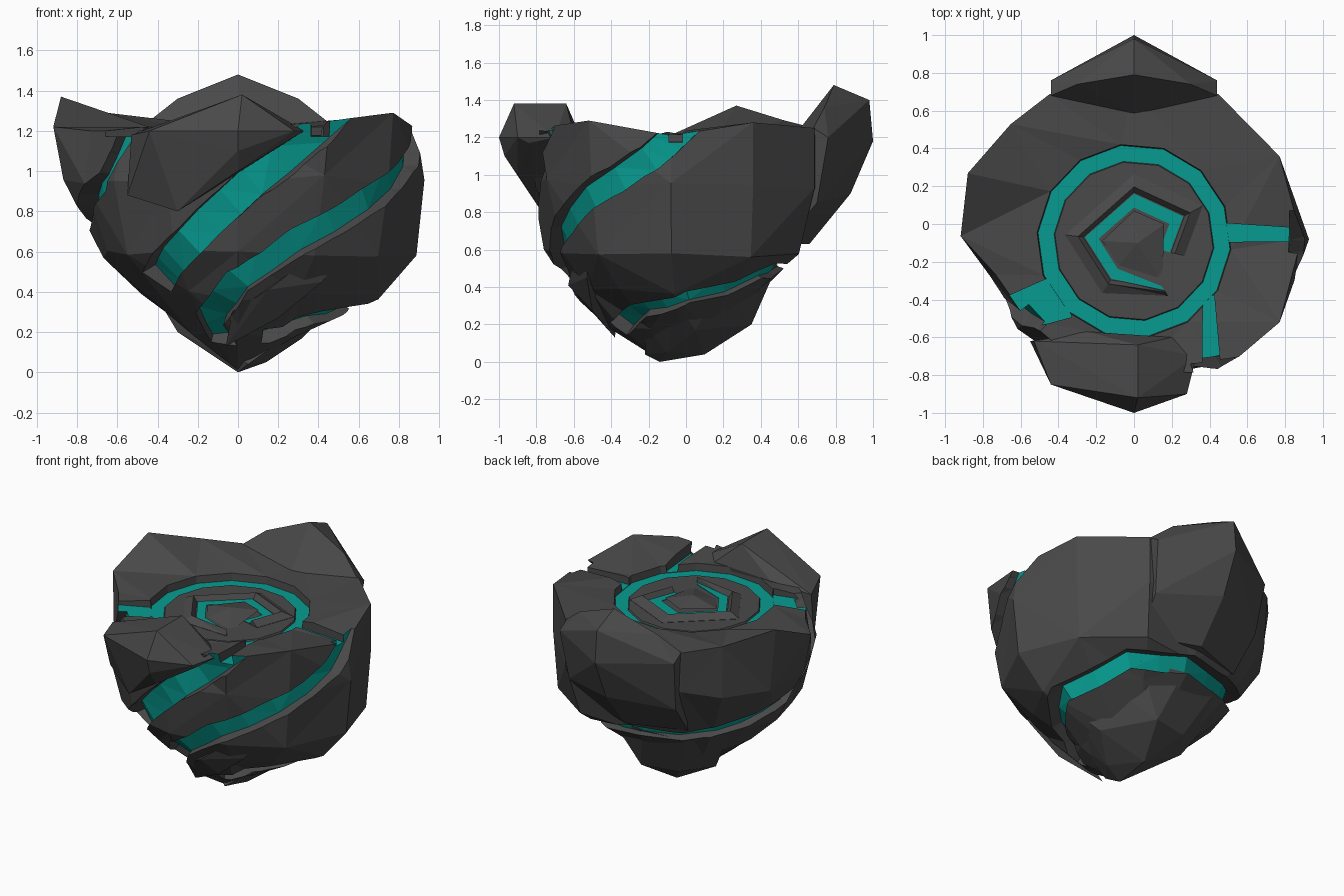
import bpy, bmesh, random
from math import cos, sin, radians
from mathutils import Vector
from mathutils.bvhtree import BVHTree

random.seed(4)
cube = bpy.data.objects.get("Cube")
if cube:
    bpy.data.objects.remove(cube)


def material(name, color):
    m = bpy.data.materials.new(name)
    m.use_nodes = True
    m.diffuse_color = color
    m.node_tree.nodes["Principled BSDF"].inputs["Base Color"].default_value = color
    return m


ROCK = material("dark_rock", (0.067, 0.067, 0.067, 1))
TEAL = material("teal_glow", (0.002, 0.33, 0.28, 1))


def finish(bm, name):
    bmesh.ops.recalc_face_normals(bm, faces=bm.faces)
    mesh = bpy.data.meshes.new(name)
    bm.to_mesh(mesh)
    bm.free()
    mesh.materials.append(ROCK)
    mesh.materials.append(TEAL)
    ob = bpy.data.objects.new(name, mesh)
    bpy.context.collection.objects.link(ob)
    return ob


def hull(name, points, mirrored=()):
    """Faceted boulder around points; mirrored points are repeated across x."""
    bm = bmesh.new()
    for p in list(points) + [q for x, y, z in mirrored for q in ((x, y, z), (-x, y, z))]:
        bm.verts.new(p)
    res = bmesh.ops.convex_hull(bm, input=bm.verts)
    loose = {v for v in res["geom_interior"] + res["geom_unused"]
             if isinstance(v, bmesh.types.BMVert)}
    bmesh.ops.delete(bm, geom=list(loose), context="VERTS")
    return finish(bm, name)


def sweep(name, sections, teal_sides=()):
    """Skin a run of four-cornered sections; chosen sides are teal."""
    bm = bmesh.new()
    rows = [[bm.verts.new(c) for c in s] for s in sections]
    for a, b in zip(rows, rows[1:]):
        for i in range(4):
            j = (i + 1) % 4
            f = bm.faces.new((a[i], a[j], b[j], b[i]))
            f.material_index = int(i in teal_sides)
    bm.faces.new(rows[0])
    bm.faces.new(rows[-1])
    bmesh.ops.triangulate(bm, faces=bm.faces)
    return finish(bm, name)


# Main body: column angles from +x, then the radii of each level
ANGLES = (-5, 25, 57, 90, 123, 141, 163, 184, 200, 222, 245, 270, 300, 326)
N = len(ANGLES)
LEVELS = [
    (.2, (.30, .25, .22, .20, .20, .21, .23, .25, .27, .30, .35, .42, .40, .34)),
    (.38, (.70, .60, .48, .42, .42, .42, .44, .48, .50, .54, .58, .60, .60, .64)),
    (.58, (.89, .82, .72, .58, .62, .62, .64, .67, .69, .74, .76, .76, .76, .84)),
    (.95, (.93, .85, .82, .72, .80, .82, .86, .87, .81, .83, .82, .82, .86, .90)),
]
RIM_R = (.89, .85, .82, .72, .82, .84, .92, .92, .78, .76, .78, .78, .91, .93)
RIM_Z = (1.21, 1.28, 1.25, 1.22, 1.25, 1.29, 1.37, 1.22, 1.2, 1.2, 1.21, 1.21, 1.25, 1.29)


def polar(r, angle, z, cy=0.0):
    a = radians(angle)
    return Vector((r * cos(a), r * sin(a) + cy, z))


rings = [[polar(r, a, z + random.uniform(-.03, .03)) for a, r in zip(ANGLES, radii)]
         for z, radii in LEVELS]
rings.append([polar(*p) for p in zip(RIM_R, ANGLES, RIM_Z)])
for r, z in ((.515, 1.22), (.51, 1.17), (.425, 1.17), (.42, 1.18)):
    rings.append([polar(r, 360 * i / N - 5, z, -.09) for i in range(N)])

bm = bmesh.new()
rows = [[bm.verts.new(p) for p in ring] for ring in rings]
tip, centre = bm.verts.new((0, -.14, .01)), bm.verts.new((0, -.09, 1.18))
for k, (a, b) in enumerate(zip(rows, rows[1:])):
    for i in range(N):
        j = (i + 1) % N
        if (i + k) % 2:
            tris = ((a[i], a[j], b[j]), (a[i], b[j], b[i]))
        else:
            tris = ((a[i], a[j], b[i]), (a[j], b[j], b[i]))
        for t in tris:
            bm.faces.new(t).material_index = int(k == 6)
for i in range(N):
    j = (i + 1) % N
    bm.faces.new((rows[0][j], rows[0][i], tip))
    bm.faces.new((rows[-1][i], rows[-1][j], centre))
bmesh.ops.recalc_face_normals(bm, faces=bm.faces)
surface = BVHTree.FromBMesh(bm)
body = finish(bm, "main_rock")


# Cutters with a teal floor and rock walls
def side_cutter(name, path, width, depth):
    pts = [Vector(p) for p in path]
    fine = []
    for a, b in zip(pts, pts[1:]):
        fine += [a, a.lerp(b, .5)]
    fine.append(pts[-1])
    fine = [surface.find_nearest(p)[0] for p in fine]
    # run on past the rim so the groove opens into the top channel
    fine.insert(0, fine[0] + (fine[0] - fine[1]).normalized() * .2)
    sections = []
    for i, p in enumerate(fine):
        run = fine[min(i + 1, len(fine) - 1)] - fine[max(i - 1, 0)]
        out = Vector((p.x, p.y + .05, min(0, (p.z - .9) * .6))).normalized()
        side = run.cross(out).normalized() * width
        low, high = p - out * depth, p + out * .22
        sections.append((low - side, low + side, high + side * 1.15, high - side * 1.15))
    return sweep(name, sections, (0,))


def top_cutter(name, start, end, w0, w1):
    a, b = Vector((*start, 1.173)), Vector((*end, 1.173))
    side = (b - a).cross(Vector((0, 0, 1))).normalized()
    up = Vector((0, 0, .4))
    return sweep(name, [(p - side * w, p + side * w, p + side * w + up, p - side * w + up)
                        for p, w in ((a, w0), (b, w1))], (0,))


cutters = [
    top_cutter("channel_left", (.47, -.045), (1.0, -.06), .05, .03),
    top_cutter("channel_front", (.395, -.38), (.42, -1.0), .03, .06),
    top_cutter("channel_right", (-.37, -.38), (-.85, -.55), .12, .08),
    side_cutter("groove_front", [(.41, -.84, 1.19), (.08, -.82, .95), (-.16, -.77, .74),
                                 (-.36, -.6, .53), (-.42, -.45, .42)], .08, .07),
    side_cutter("groove_left", [(.9, -.07, 1.2), (.85, -.2, 1.08), (.65, -.5, .88),
                                (.3, -.7, .65), (0, -.65, .45), (-.15, -.42, .25),
                                (-.08, -.3, .12)], .072, .065),
    side_cutter("groove_back", [(-.6, -.54, 1.18), (-.71, -.44, .95), (-.78, -.18, .82),
                                (-.72, .12, .7), (-.5, .35, .6), (0, .55, .56),
                                (.4, .42, .52), (.6, 0, .37), (.4, -.25, .28),
                                (.12, -.36, .18)], .055, .07),
]
bpy.context.view_layer.objects.active = body
for c in cutters:
    c.hide_render = True
    mod = body.modifiers.new(c.name, "BOOLEAN")
    mod.operation, mod.solver, mod.object = "DIFFERENCE", "EXACT", c
    mod.use_self = True
    bpy.ops.object.modifier_apply(modifier=mod.name)
    bpy.data.objects.remove(c)

# Overhanging boulders
hull("back_peak",
     [(0, .58, 1.21), (0, .79, 1.48), (0, .98, 1.4), (0, 1, 1.18), (0, .88, .9), (0, .66, .63)],
     [(.44, .68, 1.25), (.44, .76, 1.2), (.3, .74, 1.36), (.41, .7, .85), (.38, .52, .63)])
hull("front_boulder",
     [(.02, -.64, 1.38), (.02, -.92, 1.38), (0, -1, 1.2), (.28, -.9, 1.2), (-.44, -.85, 1.2),
      (.2, -.6, 1.22), (.33, -.7, 1.2), (-.25, -.57, 1.22), (-.53, -.62, 1.18), (0, -.9, 1.0),
      (.28, -.84, 1.17), (-.3, -.77, .8), (-.55, -.62, .88), (0, -.97, 1.1)])
hull("lower_front_boulder",
     [(-.03, -.52, .3), (.15, -.63, .41), (.4, -.59, .6), (.62, -.52, .74), (.42, -.53, .45),
      (.2, -.5, .27), (-.06, -.38, .13), (0, -.4, .2), (.3, -.35, .42)])
hull("bottom_boulder",
     [(0, -.14, 0), (.05, -.22, .04), (.14, -.1, .05), (.46, -.05, .31), (.42, .2, .42),
      (.3, .42, .52), (0, .49, .52), (-.3, .42, .5), (-.45, .2, .45), (-.3, .1, .2),
      (.32, .05, .17), (.1, .35, .2), (-.15, .3, .2), (.27, -.22, .2), (0, .1, .04)])

# Spiral on the top disc
SPIRAL = [(.19, -.15), (.26, .04), (0, .16), (-.26, -.07), (-.12, -.29), (.16, -.35)]


def spiral(name, corners, teal_sides=()):
    """Sweep corners given as (scale, height), tapering at the last point."""
    mid = Vector((0, -.1, 0))
    sections = []
    for i, (x, y) in enumerate(SPIRAL):
        d = Vector((x, y, 0)) - mid
        taper = .3 if i == len(SPIRAL) - 1 else 1
        sections.append([mid + d * (1 + (s - 1) * taper) + Vector((0, 0, z)) for s, z in corners])
    return sweep(name, sections, teal_sides)


spiral("spiral_glow", [(.72, 1.176), (1, 1.176), (1, 1.184), (.72, 1.184)], range(4))
spiral("spiral_wall", [(1, 1.17), (1.4, 1.17), (1.4, 1.182), (1.14, 1.215)])
hull("spiral_core", [(.13, -.16, 1.17), (.16, .0, 1.21), (0, .07, 1.2), (-.17, -.09, 1.19),
                     (-.08, -.22, 1.18), (.15, -.32, 1.17), (.02, -.1, 1.23)])
